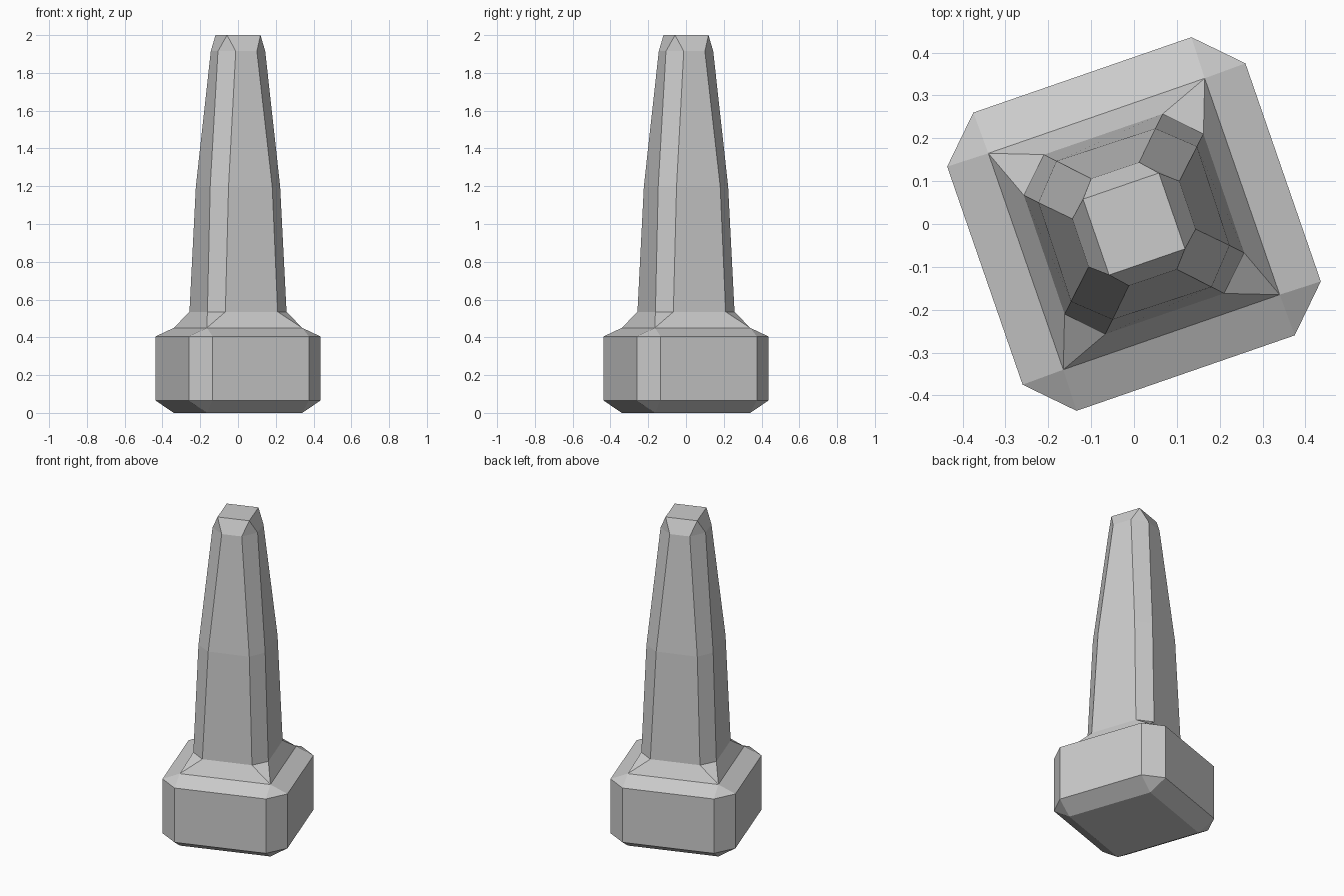
import bpy, bmesh

if "Cube" in bpy.data.objects:
    bpy.data.objects.remove(bpy.data.objects["Cube"])


def ring(bm, z, a, b):
    """Four-fold ring: a and b are the two ends of one side, repeated every 90 degrees."""
    verts = []
    for _ in range(4):
        verts += [bm.verts.new((*a, z)), bm.verts.new((*b, z))]
        a, b = (-a[1], a[0]), (-b[1], b[0])
    return verts


def square(z, x, y):
    """Square ring: the side ends meet in a sharp corner."""
    return (z, (x, y), (-y, x))


def loft(name, levels):
    bm = bmesh.new()
    rings = [ring(bm, *lv) for lv in levels]
    for lo, hi in zip(rings, rings[1:]):
        for i in range(8):
            j = (i + 1) % 8
            bm.faces.new((lo[i], lo[j], hi[j], hi[i]))
    bm.faces.new(rings[0][::-1])
    bm.faces.new(rings[-1])
    bmesh.ops.remove_doubles(bm, verts=bm.verts, dist=0.0005)
    bmesh.ops.recalc_face_normals(bm, faces=bm.faces)
    mesh = bpy.data.meshes.new(name)
    bm.to_mesh(mesh)
    bm.free()
    obj = bpy.data.objects.new(name, mesh)
    bpy.context.collection.objects.link(obj)
    return obj


# Chamfered block base, sloped collar and tapering shaft as one closed body
loft("stone_post", [
    square(0.0, 0.34, -0.165),
    (0.065, (0.436, -0.134), (0.26, 0.375)),
    (0.405, (0.436, -0.134), (0.26, 0.375)),
    square(0.45, 0.34, -0.165),
    (0.535, (0.257, -0.067), (0.162, 0.21)),
    (1.2, (0.223, -0.05), (0.147, 0.181)),
    (1.915, (0.144, -0.012), (0.106, 0.1)),
    square(2.0, 0.119, -0.058),
])
